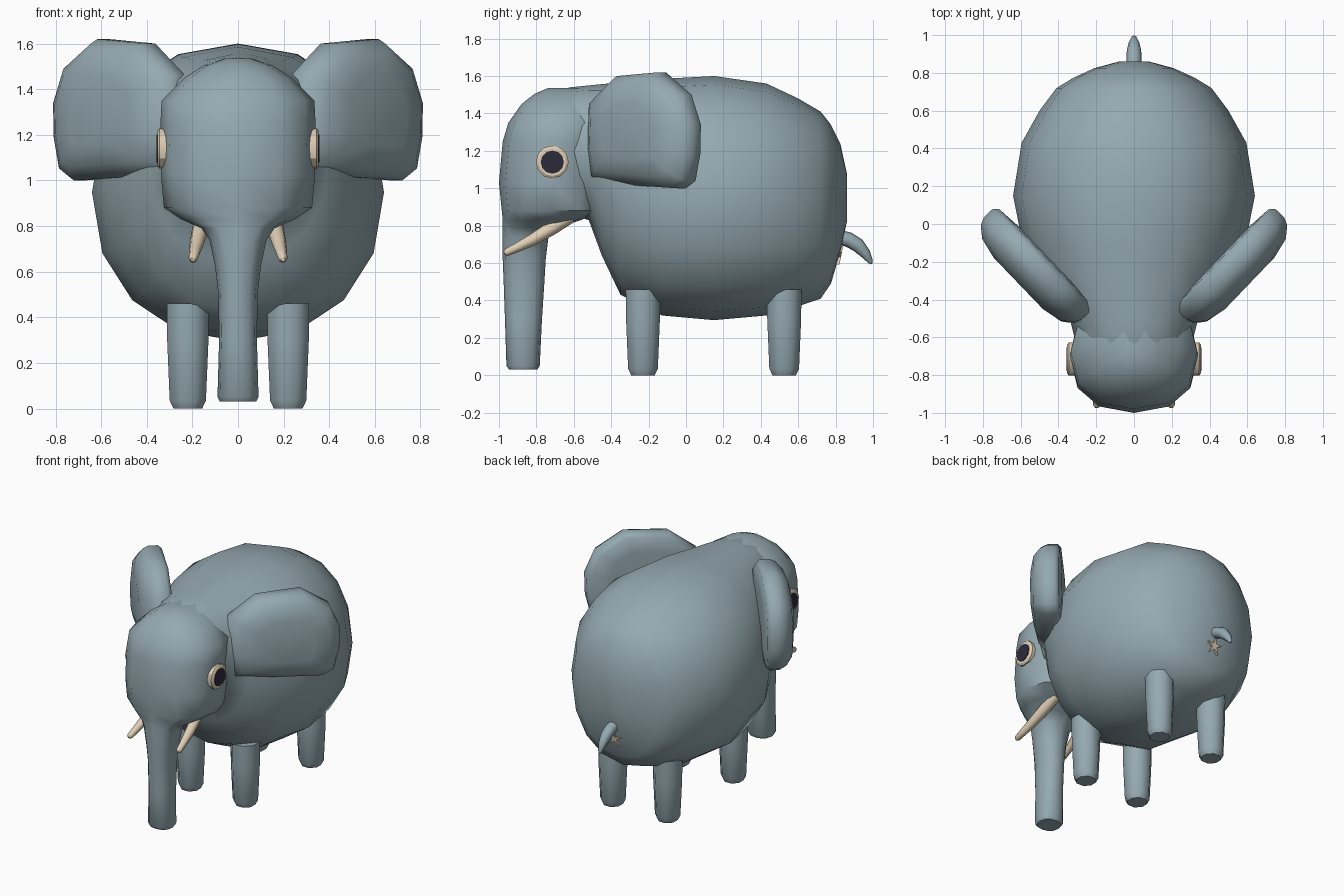
import bpy, bmesh, math
from mathutils import Vector

if "Cube" in bpy.data.objects:
    bpy.data.objects.remove(bpy.data.objects["Cube"])


def material(name, rgb):
    m = bpy.data.materials.new(name)
    m.diffuse_color = (*rgb, 1)
    m.use_nodes = True
    m.node_tree.nodes["Principled BSDF"].inputs["Base Color"].default_value = m.diffuse_color
    return m


GREY = material("grey skin", (0.30, 0.40, 0.44))
CREAM = material("cream ivory", (0.74, 0.62, 0.46))
DARK = material("dark pupil", (0.026, 0.023, 0.042))


def loft(name, rings, mat, angle=50):
    """Skin a list of point rings, cap both ends and shade smooth."""
    bm = bmesh.new()
    vs = [[bm.verts.new(p) for p in r] for r in rings]
    n = len(vs[0])
    for a, b in zip(vs, vs[1:]):
        for i in range(n):
            j = (i + 1) % n
            bm.faces.new((a[i], a[j], b[j], b[i]))
    bm.faces.new(vs[0])
    bm.faces.new(vs[-1])
    bmesh.ops.recalc_face_normals(bm, faces=bm.faces)
    me = bpy.data.meshes.new(name)
    bm.to_mesh(me)
    bm.free()
    me.materials.append(mat)
    ob = bpy.data.objects.new(name, me)
    bpy.context.collection.objects.link(ob)
    bpy.ops.object.select_all(action='DESELECT')
    ob.select_set(True)
    bpy.context.view_layer.objects.active = ob
    bpy.ops.object.shade_smooth_by_angle(angle=math.radians(angle))
    return ob


def oval(n, a, b, power=2.0, turn=0.0):
    """Superellipse outline as (u, v) pairs."""
    out = []
    for i in range(n):
        t = 2 * math.pi * i / n + turn
        c, s = math.cos(t), math.sin(t)
        out.append((a * math.copysign(abs(c) ** (2 / power), c),
                    b * math.copysign(abs(s) ** (2 / power), s)))
    return out


def tube(name, path, mat, n=8):
    """Tapered tube through (x, y, z, radius) stations."""
    pts = [Vector(p[:3]) for p in path]
    rings = []
    for i, p in enumerate(pts):
        d = (pts[min(i + 1, len(pts) - 1)] - pts[max(i - 1, 0)]).normalized()
        side = d.cross(Vector((0, 0, 1))).normalized()
        up = side.cross(d)
        rings.append([p + side * u + up * v for u, v in oval(n, path[i][3], path[i][3])])
    return loft(name, rings, mat)


# Body and neck: stations of y, bottom, top, half width
body = [(-0.75, 0.98, 1.50, 0.25), (-0.62, 0.86, 1.54, 0.31), (-0.52, 0.83, 1.55, 0.335),
        (-0.45, 0.64, 1.557, 0.40), (-0.35, 0.43, 1.565, 0.47), (-0.13, 0.32, 1.585, 0.585),
        (0.15, 0.295, 1.60, 0.64), (0.43, 0.32, 1.56, 0.595), (0.60, 0.37, 1.48, 0.50),
        (0.72, 0.41, 1.41, 0.41), (0.775, 0.49, 1.34, 0.32), (0.825, 0.66, 1.24, 0.21),
        (0.86, 0.82, 1.08, 0.08)]
loft("body", [[(u, y, (lo + hi) / 2 + v) for u, v in oval(16, w, (hi - lo) / 2, 2.15)]
              for y, lo, hi, w in body], GREY)

# Head and trunk in one skin: stations of z, front y, back y, half width
head = [(1.535, -0.74, -0.50, 0.06), (1.505, -0.81, -0.45, 0.15), (1.45, -0.88, -0.42, 0.235),
        (1.35, -0.95, -0.40, 0.335), (1.25, -0.98, -0.40, 0.34), (1.03, -1.0, -0.42, 0.338),
        (0.88, -0.985, -0.45, 0.325), (0.83, -0.98, -0.56, 0.25), (0.79, -0.98, -0.68, 0.16),
        (0.74, -0.982, -0.735, 0.125), (0.62, -0.98, -0.75, 0.10), (0.5, -0.975, -0.757, 0.086),
        (0.3, -0.968, -0.77, 0.083), (0.05, -0.96, -0.782, 0.09), (0.03, -0.945, -0.795, 0.08)]
loft("head_and_trunk", [[(u, (f + b) / 2 + v, z) for u, v in oval(12, w, (b - f) / 2, 2.3)]
                        for z, f, b, w in head], GREY)

# Ear outline in its own plane: distance outward, height
ear = [(0.0, 1.05), (0.3, 1.015), (0.62, 1.0), (0.69, 1.04), (0.725, 1.18), (0.73, 1.34),
       (0.66, 1.50), (0.47, 1.62), (0.17, 1.60), (-0.02, 1.46), (-0.03, 1.2)]
# Ear layers from back to front: scale, offset along the ear's normal
layers = [(0.6, -0.07), (0.93, -0.06), (1.0, -0.035), (1.0, 0.03),
          (0.95, 0.07), (0.80, 0.115), (0.5, 0.14)]
for side, s in (("right", 1), ("left", -1)):
    rings = []
    for k, n in layers:
        ring = []
        for u, z in ear:
            u, z = 0.35 + (u - 0.35) * k, 1.3 + (z - 1.3) * k
            ring.append((s * (0.27 + 0.69 * u + 0.72 * n), -0.47 + 0.72 * u - 0.69 * n, z))
        rings.append(ring)
    loft(side + "_ear", rings, GREY)

    # Eye: cream rim with a dark plate
    def disc(r, x):
        return [(s * x, -0.715 + u, 1.14 + v) for u, v in oval(12, r, r)]
    loft(side + "_eye_rim", [disc(0.088, 0.30), disc(0.088, 0.345), disc(0.075, 0.354)], CREAM, 30)
    loft(side + "_pupil", [disc(0.062, 0.350), disc(0.062, 0.358)], DARK, 30)

    # Tusk
    tube(side + "_tusk", [(s * 0.15, -0.62, 0.85, 0.038), (s * 0.165, -0.72, 0.785, 0.037),
                          (s * 0.18, -0.82, 0.725, 0.032), (s * 0.19, -0.90, 0.685, 0.025),
                          (s * 0.197, -0.96, 0.657, 0.02), (s * 0.198, -0.972, 0.653, 0.01)], CREAM)

    # Legs: stations of height, radius
    for end, y in (("front", -0.23), ("back", 0.525)):
        loft(f"{side}_{end}_leg",
             [[(s * 0.22 + u, y + v, z) for u, v in oval(8, r, r, 2, math.pi / 8)]
              for z, r in ((0.0, 0.068), (0.035, 0.086), (0.30, 0.098), (0.46, 0.10))], GREY)

# Tail
tube("tail", [(0, 0.80, 0.745, 0.038), (0, 0.87, 0.725, 0.04), (0, 0.92, 0.695, 0.038),
              (0, 0.96, 0.65, 0.028), (0, 0.985, 0.61, 0.015), (0, 0.99, 0.595, 0.006)], GREY)

# Small five-armed star under the tail
star = []
for i in range(10):
    r = 0.06 if i % 2 == 0 else 0.02
    t = math.pi / 2 + i * math.pi / 5
    star.append((r * math.cos(t), r * math.sin(t)))
loft("star_mark", [[(u, y + 0.2 * v, 0.64 + v) for u, v in star] for y in (0.78, 0.83)], CREAM, 30)
